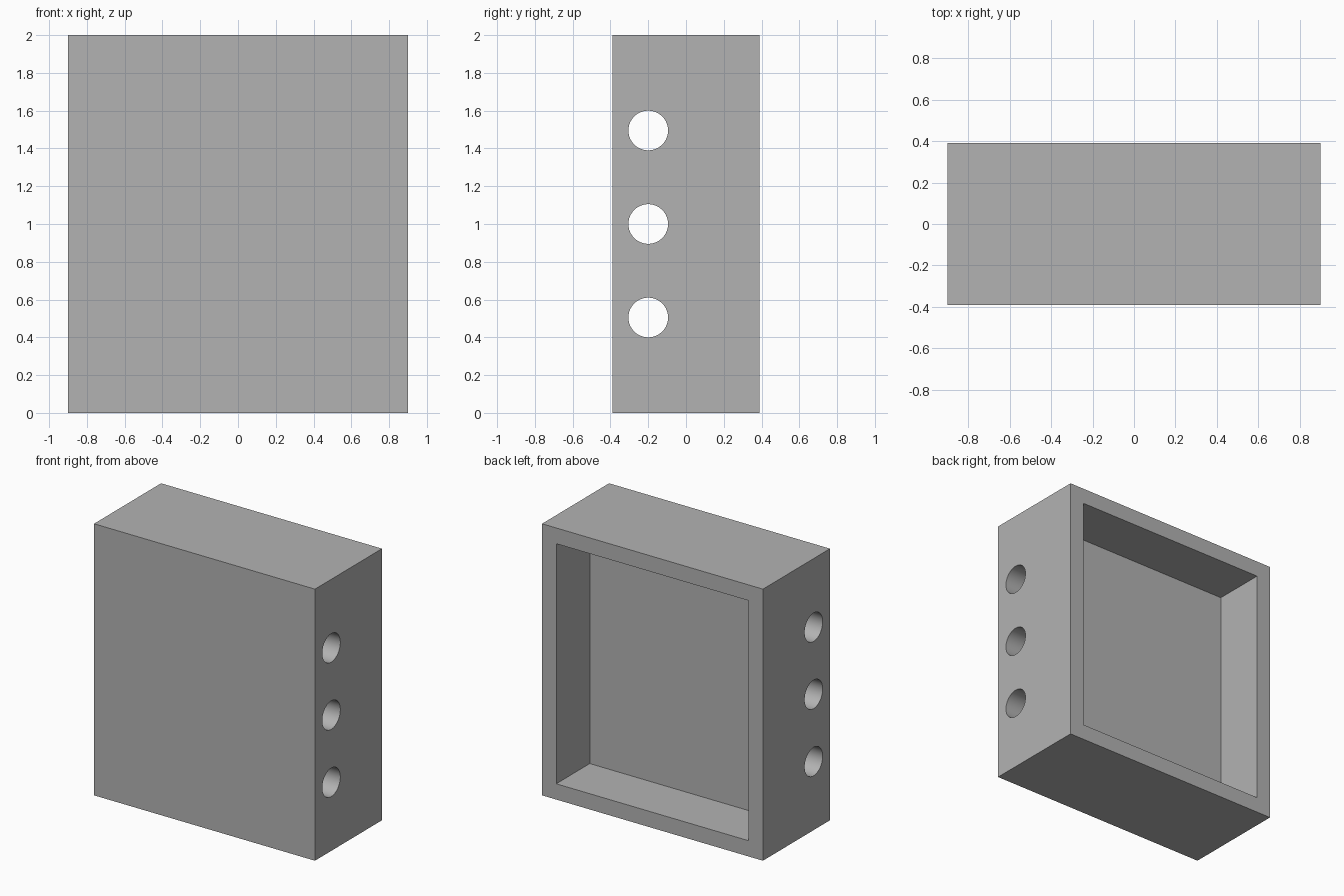
import bpy
from mathutils import Matrix
from math import radians

W, D, H = 1.80, 0.78, 2.00        # outer size
WALL = 0.116                      # rim around the back recess
HOLE_R, HOLE_Y, HOLE_STEP = 0.105, -0.20, 0.495

cube = bpy.data.objects.get("Cube")
if cube:
    bpy.data.objects.remove(cube, do_unlink=True)

grey = bpy.data.materials.new("plain grey")
grey.use_nodes = True
colour = (0.45, 0.45, 0.45, 1)
grey.diffuse_color = colour
grey.node_tree.nodes["Principled BSDF"].inputs["Base Color"].default_value = colour


def box(name, size, centre):
    bpy.ops.mesh.primitive_cube_add(size=1)
    ob = bpy.context.object
    ob.name = name
    ob.data.transform(Matrix.Translation(centre) @ Matrix.Diagonal((*size, 1)))
    ob.data.materials.append(grey)
    return ob


def cut(target, cutter):
    mod = target.modifiers.new(cutter.name, 'BOOLEAN')
    mod.operation = 'DIFFERENCE'
    mod.solver = 'EXACT'
    mod.object = cutter
    bpy.context.view_layer.objects.active = target
    bpy.ops.object.modifier_apply(modifier=mod.name)
    bpy.data.objects.remove(cutter, do_unlink=True)


# Solid block
block = box("block_body", (W, D, H), (0, 0, H / 2))

# Recess in the back, half the depth of the block
cut(block, box("recess_cutter", (W - 2 * WALL, D, H - 2 * WALL), (0, D / 2, H / 2)))

# Three round holes running right through from side to side
for i in (-1, 0, 1):
    bpy.ops.mesh.primitive_cylinder_add(
        vertices=64, radius=HOLE_R, depth=W + 0.2,
        location=(0, HOLE_Y, H / 2 + i * HOLE_STEP), rotation=(0, radians(90), 0))
    cutter = bpy.context.object
    cutter.name = "hole_cutter"
    cutter.data.materials.append(grey)
    cut(block, cutter)

# Smooth bores, crisp edges
bpy.ops.object.select_all(action='DESELECT')
block.select_set(True)
bpy.context.view_layer.objects.active = block
bpy.ops.object.shade_smooth_by_angle(angle=radians(30))
